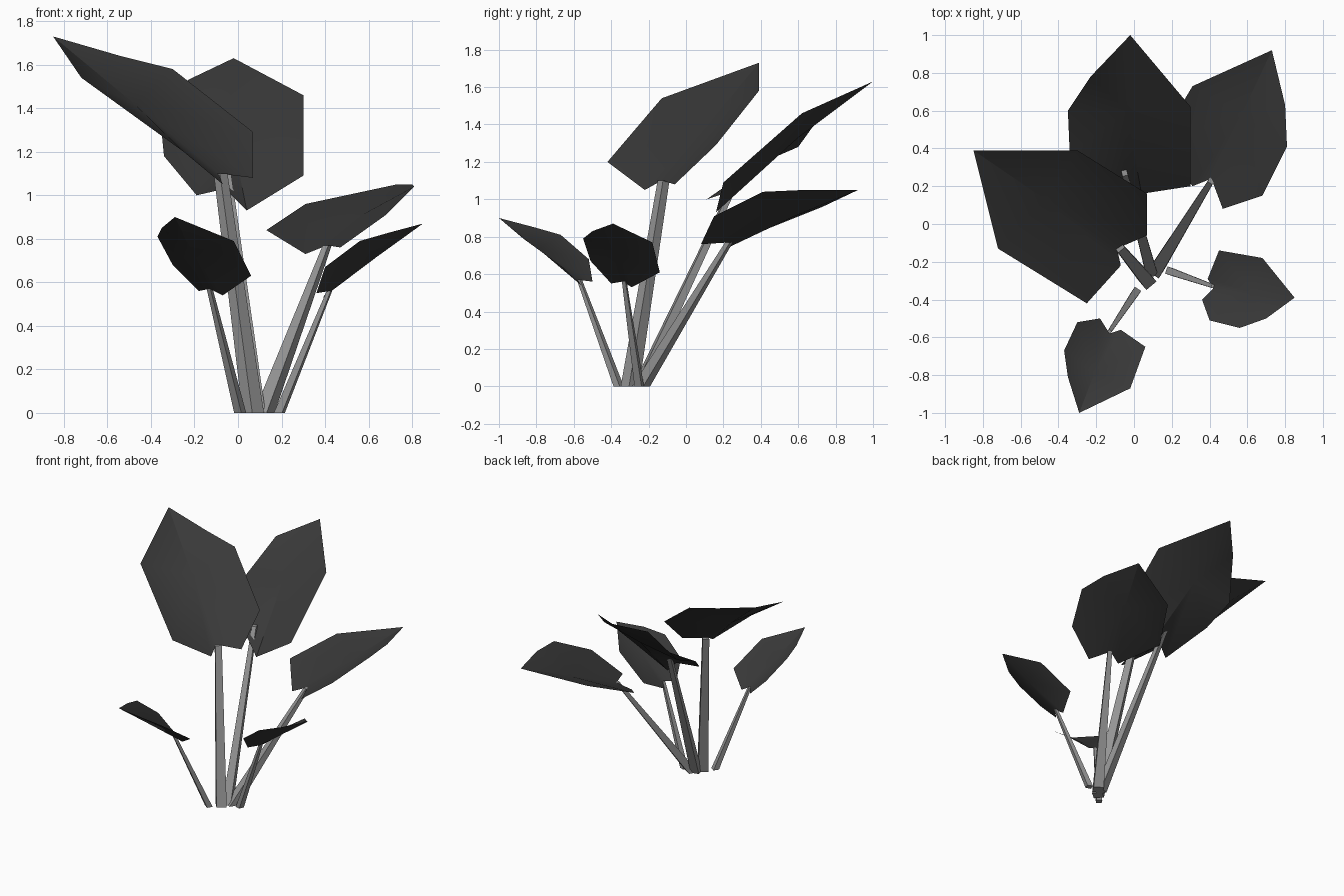
import bpy
import bmesh
import math
from mathutils import Vector

# Remove the default object
default = bpy.data.objects.get("Cube")
if default:
    bpy.data.objects.remove(default, do_unlink=True)


def make_material(name, grey):
    material = bpy.data.materials.new(name)
    material.use_nodes = True
    colour = (grey, grey, grey, 1)
    material.diffuse_color = colour
    shader = material.node_tree.nodes["Principled BSDF"]
    shader.inputs["Base Color"].default_value = colour
    return material


leaf_grey = make_material("dark leaf grey", 0.04)
stem_grey = make_material("pale stem grey", 0.3)


def finish(bm, name, material):
    """Turn a bmesh into a named, coloured object."""
    mesh = bpy.data.meshes.new(name)
    bm.to_mesh(mesh)
    bm.free()
    mesh.materials.append(material)
    obj = bpy.data.objects.new(name, mesh)
    bpy.context.collection.objects.link(obj)
    return obj


def add_leaf(name, notch, right_side, tip, left_side):
    """Heart-shaped blade, fanned out from the middle of its midrib."""
    bm = bmesh.new()
    outline = [notch] + right_side + [tip] + left_side
    rim = [bm.verts.new(point) for point in outline]
    middle = bm.verts.new((Vector(notch) + Vector(tip)) / 2)
    for vert, following in zip(rim, rim[1:] + rim[:1]):
        bm.faces.new((middle, vert, following))
    bm.normal_update()
    if sum(face.normal.z for face in bm.faces) < 0:
        bmesh.ops.reverse_faces(bm, faces=bm.faces[:])
    obj = finish(bm, name, leaf_grey)
    bpy.ops.object.select_all(action="DESELECT")
    obj.select_set(True)
    bpy.context.view_layer.objects.active = obj
    bpy.ops.object.shade_smooth_by_angle()


def add_stem(name, base, top, base_width, top_width):
    """Four-sided tapered stalk with level ends, turned towards its lean."""
    bm = bmesh.new()
    base, top = Vector(base), Vector(top)
    lean = top - base
    along = Vector((lean.x, lean.y, 0)).normalized()
    across = Vector((-along.y, along.x, 0))
    rings = []
    for centre, width in ((base, base_width), (top, top_width)):
        half = width / 2
        rings.append([bm.verts.new(centre + along * a * half + across * b * half)
                      for a, b in ((-1, -1), (1, -1), (1, 1), (-1, 1))])
    lower, upper = rings
    for i in range(len(lower)):
        j = (i + 1) % len(lower)
        bm.faces.new((lower[i], lower[j], upper[j], upper[i]))
    bm.faces.new(lower[::-1])
    bm.faces.new(upper)
    finish(bm, name, stem_grey)


# Tall leaf leaning to the right
add_leaf("tall_right_leaf",
         notch=(-.09, -.13, 1.1),
         right_side=[(-.07, -.22, 1.05), (-.25, -.42, 1.2), (-.72, -.13, 1.54)],
         tip=(-.85, .39, 1.73),
         left_side=[(-.54, .39, 1.64), (-.3, .39, 1.58),
                    (.07, .16, 1.29), (.07, -.06, 1.08)])
add_stem("tall_right_stem", (.07, -.3, 0), (-.08, -.12, 1.1), .07, .045)

# Tall leaf at the back
add_leaf("tall_back_leaf",
         notch=(-.06, .2, 1.03),
         right_side=[(-.19, .11, 1), (-.34, .37, 1.18), (-.35, .6, 1.28),
                     (-.23, .78, 1.53)],
         tip=(-.02, 1, 1.63),
         left_side=[(.3, .62, 1.46), (.3, .2, 1.09), (.04, .16, .93)])
add_stem("tall_back_stem", (.09, -.25, 0), (-.05, .27, 1.1), .06, .03)

# Middle-height leaf at the back left
add_leaf("back_left_leaf",
         notch=(.41, .24, .77),
         right_side=[(.31, .2, .73), (.13, .43, .84), (.31, .73, .96)],
         tip=(.73, .92, 1.05),
         left_side=[(.8, .63, 1.05), (.81, .41, 1.04),
                    (.68, .15, .91), (.47, .08, .76)])
add_stem("back_left_stem", (.12, -.24, 0), (.41, .23, .77), .07, .03)

# Short leaf at the left
add_leaf("short_left_leaf",
         notch=(.42, -.34, .56),
         right_side=[(.39, -.29, .53), (.45, -.14, .61), (.68, -.18, .77)],
         tip=(.85, -.39, .87),
         left_side=[(.7, -.5, .83), (.56, -.55, .79),
                    (.4, -.51, .67), (.36, -.4, .55)])
add_stem("short_left_stem", (.19, -.25, 0), (.42, -.33, .56), .04, .02)

# Short leaf at the front right
add_leaf("short_front_leaf",
         notch=(-.13, -.58, .57),
         right_side=[(-.18, -.5, .56), (-.3, -.52, .68), (-.37, -.67, .81),
                     (-.35, -.81, .85)],
         tip=(-.29, -1, .9),
         left_side=[(-.02, -.87, .79), (.06, -.65, .63), (-.07, -.56, .54)])
add_stem("short_front_stem", (.01, -.36, 0), (-.13, -.57, .57), .04, .02)
